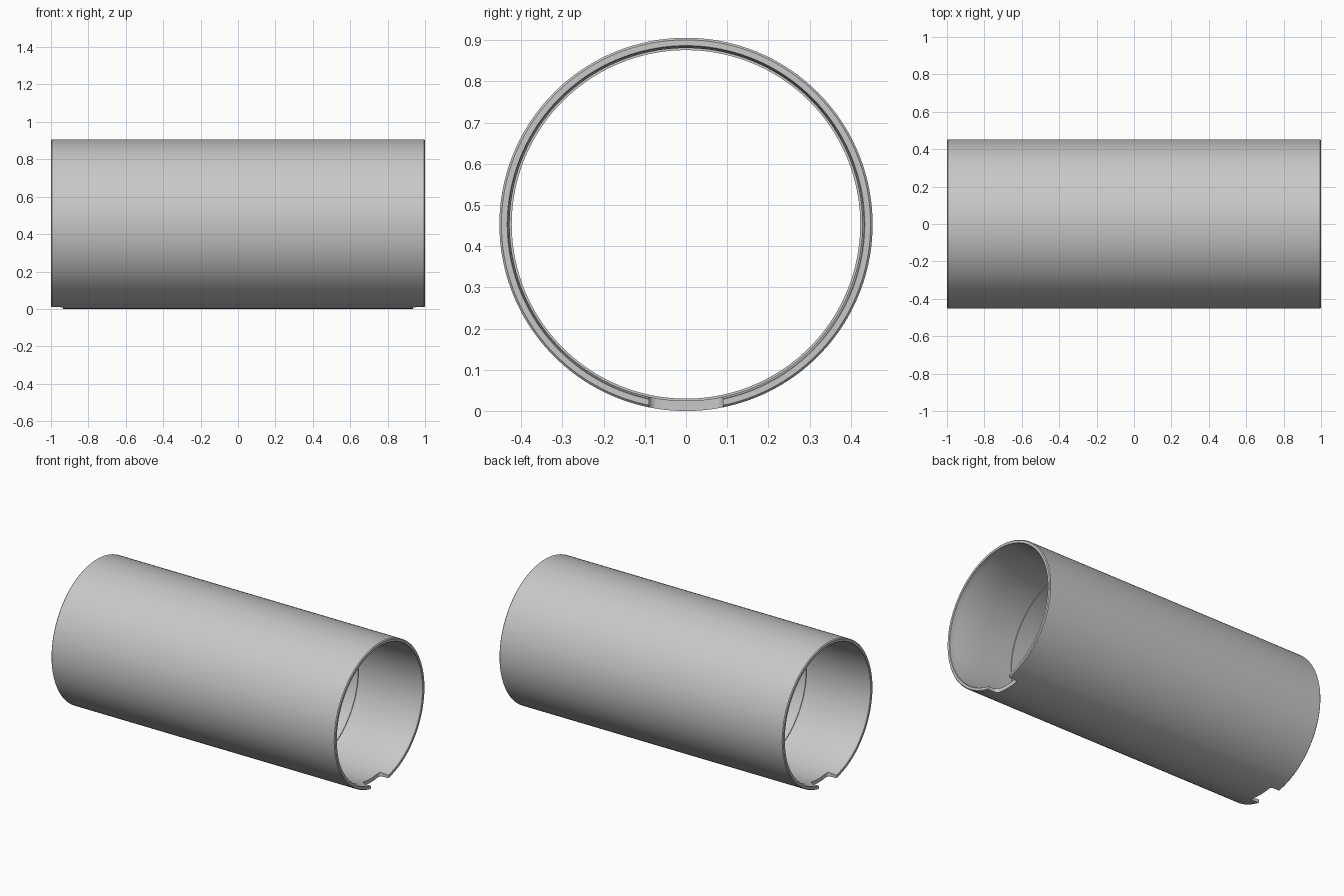
import bpy
import bmesh
from math import radians
from mathutils import Matrix, Vector

default = bpy.data.objects.get("Cube")
if default:
    bpy.data.objects.remove(default, do_unlink=True)

R = 0.453          # outer radius
SEGMENTS = 160

# Single grey material
grey = bpy.data.materials.new("light grey")
grey.use_nodes = True
grey.diffuse_color = (0.58, 0.58, 0.58, 1)
grey.node_tree.nodes["Principled BSDF"].inputs["Base Color"].default_value = grey.diffuse_color


def make_object(name, bm):
    bmesh.ops.recalc_face_normals(bm, faces=bm.faces)
    mesh = bpy.data.meshes.new(name)
    bm.to_mesh(mesh)
    bm.free()
    obj = bpy.data.objects.new(name, mesh)
    bpy.context.collection.objects.link(obj)
    return obj


# Tube: half wall section (x, radius), mirrored to both ends and spun about x
half = [(0.995, R), (1.0, R - 0.005), (1.0, 0.434), (0.998, 0.432),
        (0.965, 0.432), (0.945, 0.428), (0.76, 0.428), (0.55, 0.428), (0.55, 0.423)]
section = half + [(-x, r) for x, r in reversed(half)]

bm = bmesh.new()
verts = [bm.verts.new((x, 0, r)) for x, r in section]
edges = [bm.edges.new((v, verts[i - 1])) for i, v in enumerate(verts)]
bmesh.ops.spin(bm, geom=verts + edges, cent=(0, 0, 0), axis=(1, 0, 0),
               angle=radians(360), steps=SEGMENTS, use_merge=True)
bmesh.ops.remove_doubles(bm, verts=bm.verts, dist=1e-5)
bmesh.ops.translate(bm, verts=bm.verts, vec=(0, 0, R))
tube = make_object("tube", bm)
tube.data.materials.append(grey)


# Locating notches: round-cornered slots through the bottom of each rim
def cut_notch(side):
    bm = bmesh.new()
    place = Matrix.Translation(Vector((side * 1.035, 0, 0))) @ Matrix.Diagonal((0.2, 0.18, 0.2, 1))
    bmesh.ops.create_cube(bm, size=1, matrix=place)
    upright = [e for e in bm.edges if abs(e.verts[0].co.z - e.verts[1].co.z) > 0.1]
    bmesh.ops.bevel(bm, geom=upright, offset=0.02, segments=6, profile=0.5, affect='EDGES')
    cutter = make_object("notch_cutter", bm)
    cutter.hide_render = True
    mod = tube.modifiers.new("notch", 'BOOLEAN')
    mod.operation = 'DIFFERENCE'
    mod.solver = 'EXACT'
    mod.object = cutter
    bpy.ops.object.modifier_apply(modifier=mod.name)
    bpy.data.objects.remove(cutter, do_unlink=True)


bpy.ops.object.select_all(action='DESELECT')
bpy.context.view_layer.objects.active = tube
tube.select_set(True)
for side in (-1, 1):
    cut_notch(side)

bpy.ops.object.shade_smooth_by_angle(angle=radians(30))
